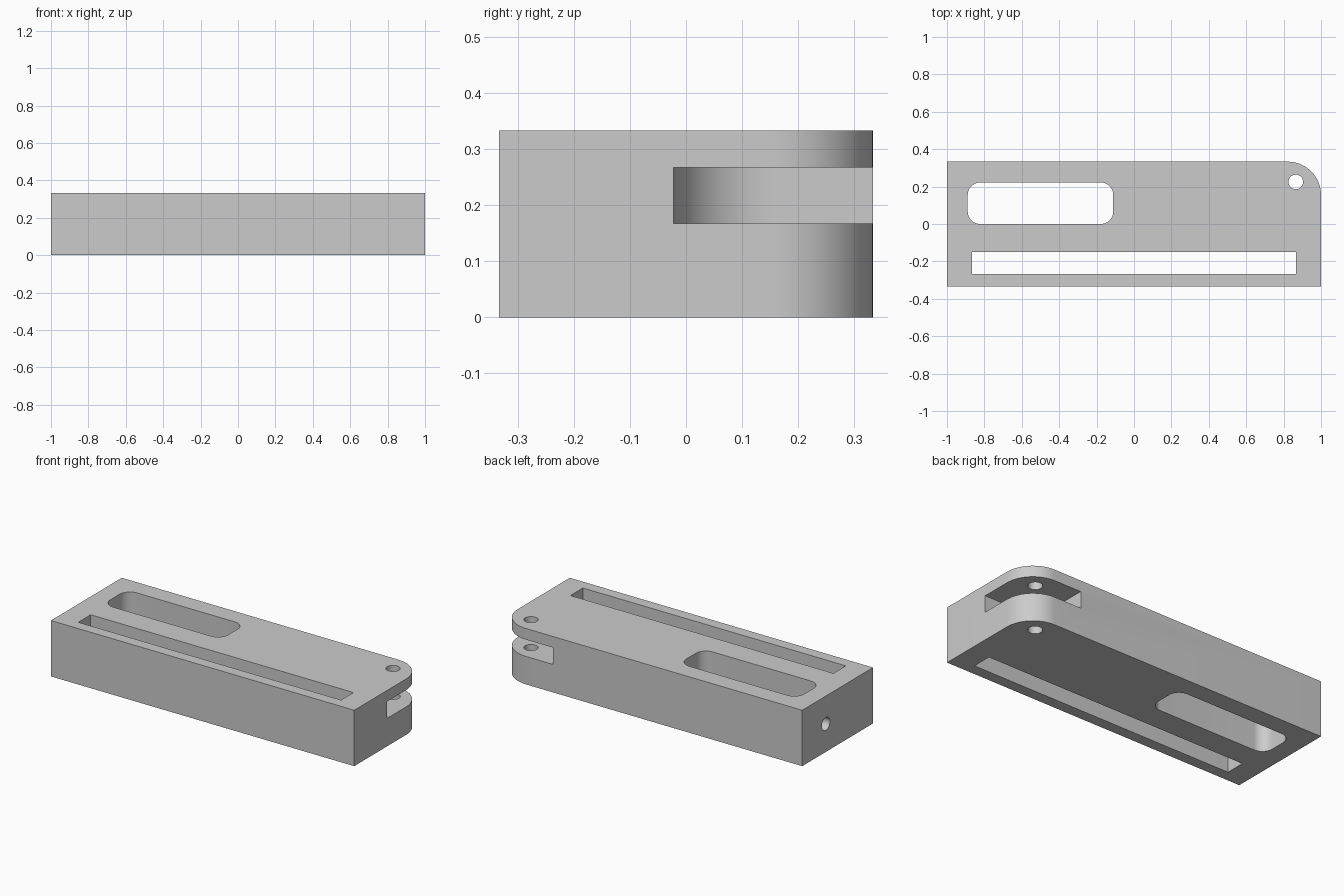
import bpy
import bmesh
import math
from mathutils import Matrix

if "Cube" in bpy.data.objects:
    bpy.data.objects.remove(bpy.data.objects["Cube"], do_unlink=True)

grey = bpy.data.materials.new("plain grey")
grey.use_nodes = True
grey.diffuse_color = (0.6, 0.6, 0.6, 1)
grey.node_tree.nodes["Principled BSDF"].inputs["Base Color"].default_value = (0.6, 0.6, 0.6, 1)

HALF_X, HALF_Y, HEIGHT = 1.0, 1 / 3, 1 / 3
CORNER = 0.178
OVER = 0.1  # how far cutters reach past the faces they open


def finish(name, bm):
    mesh = bpy.data.meshes.new(name)
    bm.to_mesh(mesh)
    bm.free()
    mesh.materials.append(grey)
    obj = bpy.data.objects.new(name, mesh)
    bpy.context.collection.objects.link(obj)
    return obj


def block(name, x0, x1, y0, y1, z0, z1, radius=0, rounded=lambda x, y: True):
    """Box whose chosen upright edges are rounded."""
    bm = bmesh.new()
    bmesh.ops.create_cube(bm, size=1)
    for v in bm.verts:
        v.co.x = x1 if v.co.x > 0 else x0
        v.co.y = y1 if v.co.y > 0 else y0
        v.co.z = z1 if v.co.z > 0 else z0
    mid_x, mid_y = (x0 + x1) / 2, (y0 + y1) / 2
    edges = []
    for e in bm.edges:
        a, b = e.verts
        upright = abs(a.co.z - b.co.z) > 0.001
        if upright and rounded(a.co.x > mid_x, a.co.y > mid_y):
            edges.append(e)
    if radius:
        bmesh.ops.bevel(bm, geom=edges, offset=radius, offset_type='OFFSET',
                        segments=16, profile=0.5, affect='EDGES')
    return finish(name, bm)


def rod(name, centre, radius, length, axis='Z'):
    bm = bmesh.new()
    turn = Matrix.Rotation(math.pi / 2, 4, 'Y') if axis == 'X' else Matrix()
    bmesh.ops.create_cone(bm, cap_ends=True, segments=40, radius1=radius,
                          radius2=radius, depth=length,
                          matrix=Matrix.Translation(centre) @ turn)
    return finish(name, bm)


# Main body with one rounded corner at the back left
body = block("body", -HALF_X, HALF_X, -HALF_Y, HALF_Y, 0, HEIGHT,
             CORNER, lambda right, back: right and back)

cutters = [
    # Rounded window and long narrow slot, both right through
    block("window_cutter", -0.889, -0.111, 0, 0.222, -OVER, HEIGHT + OVER, 0.067),
    block("long_slot_cutter", -0.867, 0.867, -0.267, -0.15, -OVER, HEIGHT + OVER),
    # Fork gap in the rounded corner, with a rounded inner corner
    block("fork_gap_cutter", HALF_X - 2 * CORNER, HALF_X + OVER,
          HALF_Y - 2 * CORNER, HALF_Y + OVER, 0.167, 0.267,
          CORNER, lambda right, back: not right and not back),
    # Pin hole through the fork, and side hole into the window
    rod("pin_hole_cutter", (0.865, 0.225, HEIGHT / 2), 0.039, HEIGHT + 2 * OVER),
    rod("side_hole_cutter", (-0.95, 0.111, HEIGHT / 2), 0.038, 0.3, 'X'),
]

# Cut the openings
bpy.ops.object.select_all(action='DESELECT')
bpy.context.view_layer.objects.active = body
body.select_set(True)
for cutter in cutters:
    cutter.hide_render = True
    mod = body.modifiers.new(cutter.name, 'BOOLEAN')
    mod.operation = 'DIFFERENCE'
    mod.solver = 'EXACT'
    mod.object = cutter
    bpy.ops.object.modifier_apply(modifier=mod.name)
    bpy.data.objects.remove(cutter, do_unlink=True)

bpy.ops.object.shade_smooth_by_angle(angle=math.radians(30))
